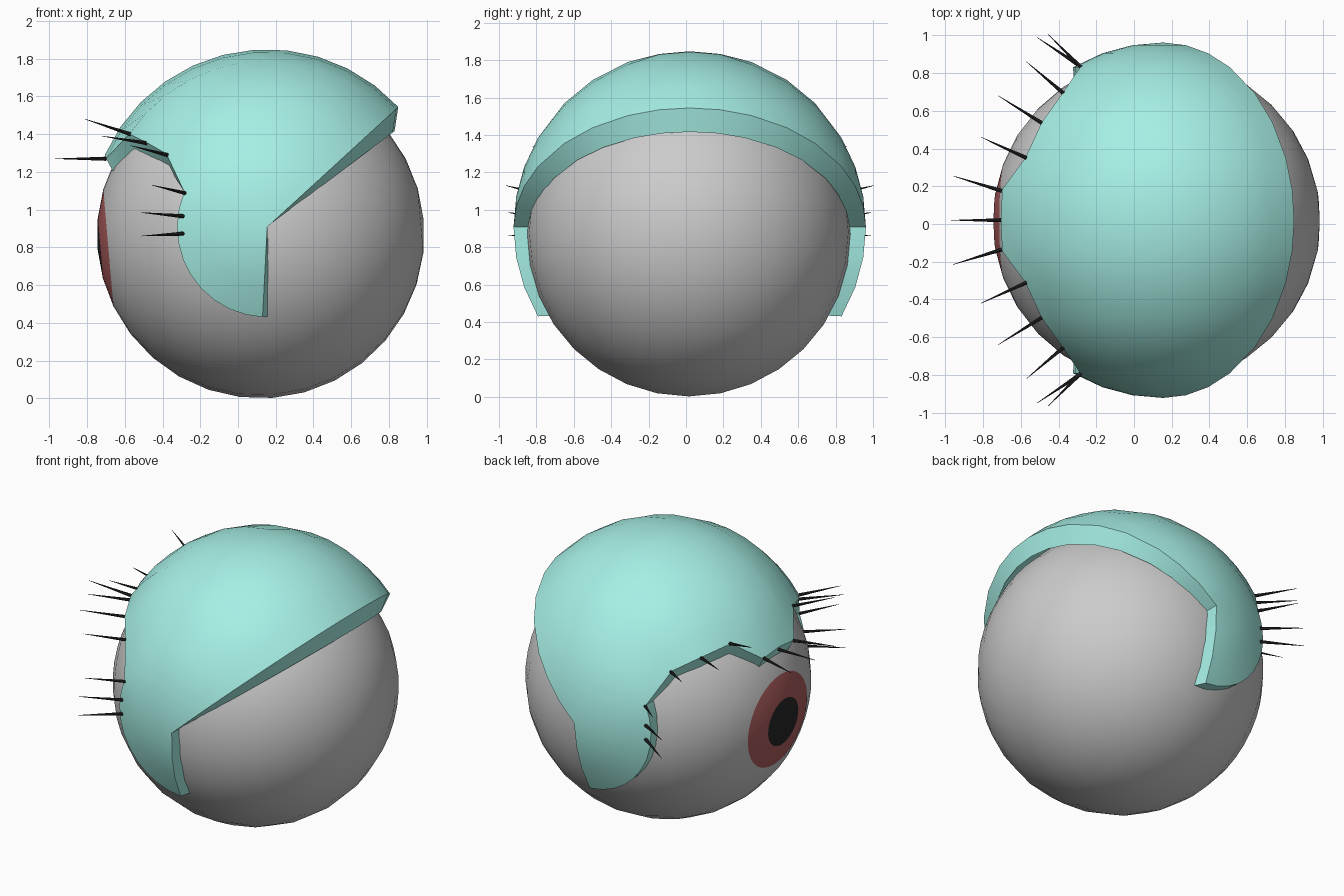
import bpy, bmesh
from math import sin, cos, radians, pi
from mathutils import Vector, Matrix

if "Cube" in bpy.data.objects:
    bpy.data.objects.remove(bpy.data.objects["Cube"])


def material(name, rgb):
    m = bpy.data.materials.new(name)
    m.diffuse_color = (*rgb, 1)
    m.use_nodes = True
    m.node_tree.nodes["Principled BSDF"].inputs["Base Color"].default_value = m.diffuse_color
    return m


def finish(name, bm, mats, angle=40):
    bmesh.ops.remove_doubles(bm, verts=bm.verts, dist=0.0005)
    bmesh.ops.recalc_face_normals(bm, faces=bm.faces)
    me = bpy.data.meshes.new(name)
    bm.to_mesh(me)
    bm.free()
    for m in mats:
        me.materials.append(m)
    ob = bpy.data.objects.new(name, me)
    bpy.context.collection.objects.link(ob)
    bpy.ops.object.select_all(action='DESELECT')
    ob.select_set(True)
    bpy.context.view_layer.objects.active = ob
    bpy.ops.object.shade_smooth_by_angle(angle=radians(angle))
    return ob


white = material("eye_white", (0.8, 0.8, 0.8))
red = material("iris_red", (0.42, 0.11, 0.11))
black = material("black", (0.02, 0.02, 0.02))
teal = material("lid_teal", (0.38, 0.86, 0.78))

# Eyeball: sphere of rings around the gaze axis, iris and pupil as coloured caps
SEG, R = 32, 0.868
polar = [0, 10.5, 21] + [21 + 159 * k / 14 for k in range(1, 15)]
bm = bmesh.new()
rings = [[bm.verts.new((R * sin(radians(p)) * cos(2 * pi * s / SEG),
                        R * sin(radians(p)) * sin(2 * pi * s / SEG),
                        R * cos(radians(p)))) for s in range(SEG)] for p in polar]
for i in range(len(polar) - 1):
    for s in range(SEG):
        t = (s + 1) % SEG
        f = bm.faces.new((rings[i][s], rings[i][t], rings[i + 1][t], rings[i + 1][s]))
        f.material_index = (2, 1)[i] if i < 2 else 0
bmesh.ops.transform(bm, verts=bm.verts, matrix=Matrix.Translation((0.12, 0.015, R))
                    @ Matrix.Rotation(radians(-95), 4, 'Y'))
finish("eyeball", bm, [white, red, black])

# Eyelid: thick shell in polar coordinates around the side-to-side (y) axis
C = Vector((0.155, 0.02, 0.908))
PHI = [0, 10, 20, 30.5, 44.6, 56.5, 69.5, 80, 90]        # distance from side pole
FRONT = [157, 157, 157, 157, 144, 145, 146, 157, 156]    # scalloped front edge
LOBE, N, M = 3, 11, 10                                   # lobe rows, sheet columns


def lid_point(i, j, side, inner):
    lap = 5.5 if inner else 0
    r = 0.845 if inner else 0.942
    start, end = 42.5 - lap, FRONT[i] + lap * (i > LOBE)
    th = start + (end - start) * j / N
    if j > N:
        th = 157 + (267 + lap - 157) * (j - N) / M
    ph = PHI[i] + (3.5 if inner and i == LOBE and j >= N else 0)
    th, ph = radians(th), radians(ph)
    return C + r * Vector((sin(ph) * cos(th), side * cos(ph), sin(ph) * sin(th)))


bm = bmesh.new()
cells = [(i, j) for i in range(len(PHI) - 1) for j in range(N + (M if i < LOBE else 0))]
for side in (-1, 1):
    for inner in (False, True):
        for i, j in cells:
            bm.faces.new([bm.verts.new(lid_point(a, b, side, inner))
                          for a, b in ((i, j), (i + 1, j), (i + 1, j + 1), (i, j + 1))])
    # rim joining outer and inner shells
    edge = [(i, 0) for i in range(len(PHI) - 1, -1, -1)]
    edge += [(i, N + M) for i in range(1, LOBE + 1)]
    edge += [(LOBE, j) for j in range(N + M - 1, N - 1, -1)]
    edge += [(i, N) for i in range(LOBE + 1, len(PHI))]
    for a, b in zip(edge, edge[1:]):
        bm.faces.new([bm.verts.new(lid_point(*p, side, k))
                      for p, k in ((a, False), (b, False), (b, True), (a, True))])
bmesh.ops.remove_doubles(bm, verts=bm.verts, dist=0.0005)
bmesh.ops.dissolve_degenerate(bm, edges=bm.edges, dist=0.0005)
finish("eyelid", bm, [teal])

# Eyelashes: thin spikes, base and tip as (x, sideways offset, z)
LASHES = [((-0.70, 0, 1.27), (-0.97, 0, 1.27)),
          ((-0.70, 0.155, 1.27), (-0.96, 0.235, 1.27)),
          ((-0.57, 0.33, 1.40), (-0.81, 0.44, 1.48)),
          ((-0.48, 0.51, 1.352), (-0.72, 0.66, 1.39)),
          ((-0.37, 0.67, 1.288), (-0.57, 0.84, 1.34)),
          ((-0.27, 0.80, 1.085), (-0.455, 0.985, 1.13)),
          ((-0.29, 0.82, 0.965), (-0.515, 0.97, 0.985)),
          ((-0.29, 0.82, 0.873), (-0.515, 0.97, 0.86))]
bm = bmesh.new()
for base, tip in LASHES:
    for side in ((-1, 1) if base[1] else (1,)):
        a, b = (Vector((p[0], 0.02 + side * p[1], p[2])) for p in (base, tip))
        d = b - a
        mat = Matrix.Translation((a + b) / 2) @ d.to_track_quat('Z', 'Y').to_matrix().to_4x4()
        bmesh.ops.create_cone(bm, cap_ends=True, segments=8, radius1=0.011, radius2=0.001,
                              depth=d.length, matrix=mat)
finish("eyelashes", bm, [black])
